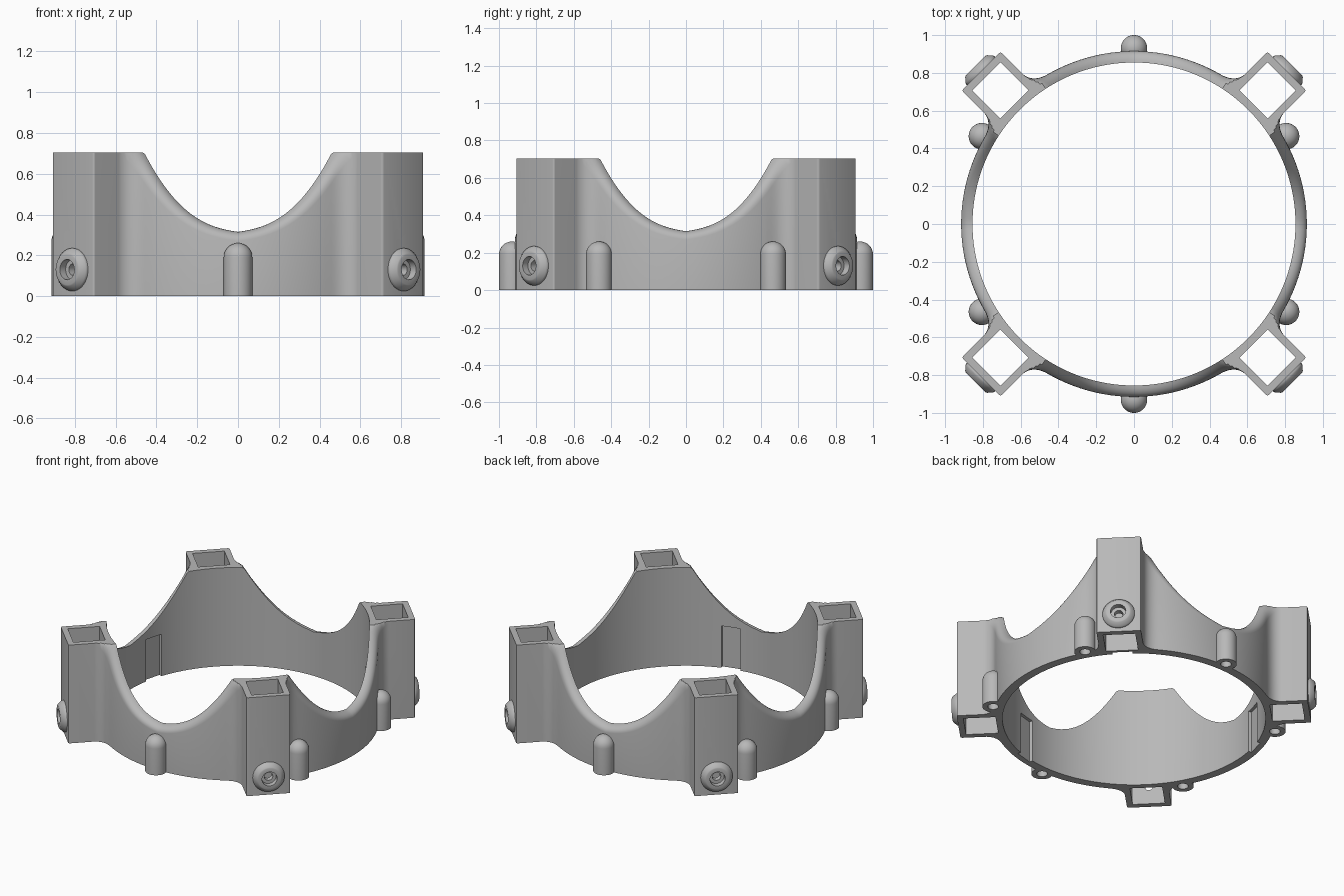
import bpy, bmesh
from math import sin, cos, tan, pi, radians, degrees, atan2, hypot, sqrt
from mathutils import Matrix, Vector

default = bpy.data.objects.get("Cube")
if default:
    bpy.data.objects.remove(default, do_unlink=True)

grey = bpy.data.materials.new("plain grey")
grey.use_nodes = True
colour = (0.48, 0.48, 0.48, 1)
grey.diffuse_color = colour
grey.node_tree.nodes["Principled BSDF"].inputs["Base Color"].default_value = colour

R_IN, R_OUT, HEIGHT = 0.855, 0.915, 0.705
HALF, BORE = 0.145, 0.105          # socket half width, square hole half width
SCREW_Z = 0.13
DIAGONALS = [45, 135, 225, 315]
PILLARS = [30 + 60 * i for i in range(6)]


def finish(name, bm, matrix=Matrix()):
    bmesh.ops.remove_doubles(bm, verts=bm.verts, dist=1e-5)
    bmesh.ops.recalc_face_normals(bm, faces=bm.faces)
    mesh = bpy.data.meshes.new(name)
    bm.to_mesh(mesh)
    bm.free()
    mesh.transform(matrix)
    mesh.materials.append(grey)
    ob = bpy.data.objects.new(name, mesh)
    bpy.context.collection.objects.link(ob)
    return ob


def loft(name, sections, matrix=Matrix()):
    """Closed loop of closed cross-sections."""
    bm = bmesh.new()
    loops = [[bm.verts.new(p) for p in s] for s in sections]
    for a, b in zip(loops, loops[1:] + loops[:1]):
        for i in range(len(a)):
            j = (i + 1) % len(a)
            bm.faces.new((a[i], a[j], b[j], b[i]))
    return finish(name, bm, matrix)


def lathe(name, profile, matrix, n=40):
    """Profile of (radius, height) turned round z."""
    bm = bmesh.new()
    verts = [bm.verts.new((r, 0, z)) for r, z in profile]
    edges = [bm.edges.new(p) for p in zip(verts, verts[1:])]
    bmesh.ops.spin(bm, geom=verts + edges, cent=(0, 0, 0), axis=(0, 0, 1),
                   angle=2 * pi, steps=n, use_duplicate=False)
    return finish(name, bm, matrix)


def prism(name, outline, z0, z1, matrix):
    bm = bmesh.new()
    face = bm.faces.new([bm.verts.new((x, y, z0)) for x, y in outline])
    new = bmesh.ops.extrude_face_region(bm, geom=[face])["geom"]
    bmesh.ops.translate(bm, vec=(0, 0, z1 - z0),
                        verts=[v for v in new if isinstance(v, bmesh.types.BMVert)])
    return finish(name, bm, matrix)


def rod(name, radius, length, matrix):
    bm = bmesh.new()
    bmesh.ops.create_cone(bm, cap_ends=True, segments=32, radius1=radius,
                          radius2=radius, depth=length)
    return finish(name, bm, matrix)


def turn(deg):
    return Matrix.Rotation(radians(deg), 4, "Z")


def rect(u0, u1, v):
    return [(u0, -v), (u1, -v), (u1, v), (u0, v)]


def combine(target, tool, operation):
    mod = target.modifiers.new("cut", "BOOLEAN")
    mod.operation, mod.solver, mod.object = operation, "EXACT", tool
    bpy.context.view_layer.objects.active = target
    bpy.ops.object.modifier_apply(modifier=mod.name)
    bpy.data.objects.remove(tool, do_unlink=True)


# Outline of one eighth of the ring: plain arc, then a flare into the socket
eighth = [(2.0 * i, R_OUT) for i in range(15)]
start = R_OUT * Vector((cos(radians(15)), sin(radians(15))))
end = Vector((0.99, HALF - 0.001))
ctrl = Vector((start.x + (start.y - end.y) * tan(radians(15)), end.y))
for i in range(11):
    s = i / 10
    p = (1 - s) ** 2 * start + 2 * s * (1 - s) * ctrl + s * s * end
    eighth.append((45 - degrees(atan2(p.y, p.x)), hypot(p.x, p.y)))
eighth += [(39, 1.0), (42, 1.0), (45, 1.0)]
quarter = [(-a, r) for a, r in eighth[:0:-1]] + eighth[:-1]


def wall_section(direction, a, r_out):
    """Wall slice whose scooped top rounds over towards the outside."""
    x = R_IN * sin(radians(abs(a)))
    top = 0.315 + 0.15 * x + 2.41 * x ** 2.6
    slope = 0.15 + 6.27 * x ** 1.6
    points = [(R_IN, 0)]
    for i in range(7):
        t = sin(i / 6 * pi / 2)
        drop = 0.045 * (1 - sqrt(max(0, 1 - t * t))) * sqrt(1 + slope * slope)
        points.append((R_IN + t * (r_out - R_IN), min(HEIGHT, top - drop)))
    points.append((r_out, 0))
    c, s = cos(radians(direction + a)), sin(radians(direction + a))
    return [(r * c, r * s, z) for r, z in points]


frame = loft("ring_frame", [wall_section(90 * q, a, r)
                            for q in range(4) for a, r in quarter])

# Square post sockets with softened outer corners
round_r = 0.012
socket = [(0.88, -HALF)]
for sign, first in ((-1, -90), (1, 0)):
    for k in range(4):
        t = radians(first + 30 * k)
        socket.append((1 + HALF - round_r + round_r * cos(t),
                       sign * (HALF - round_r) + round_r * sin(t)))
socket.append((0.88, HALF))
for d in DIAGONALS:
    combine(frame, prism("socket", socket, 0, HEIGHT, turn(d)), "UNION")
for d in DIAGONALS:
    combine(frame, prism("bore", rect(1 - BORE, 1 + BORE, BORE), -0.1, 1, turn(d)),
            "DIFFERENCE")

# Screw holes, pillar holes and the three shallow inner slots
face_out = Matrix.Rotation(pi / 2, 4, "Y")
for d in DIAGONALS:
    m = turn(d) @ Matrix.Translation((1 + HALF, 0, SCREW_Z)) @ face_out
    combine(frame, rod("screw_hole", 0.028, 0.15, m), "DIFFERENCE")
for d in PILLARS:
    m = turn(d) @ Matrix.Translation((0.93, 0, 0.05))
    combine(frame, rod("pillar_hole", 0.035, 0.2, m), "DIFFERENCE")
for d in (45, 165, 285):
    combine(frame, prism("slot", rect(0.8, 0.875, 0.066), -0.1, 0.3, turn(d)),
            "DIFFERENCE")
parts = [frame]

# Raised screw collars on the outer socket faces
collar = [(0.05, -0.002), (0.05, 0.04), (0.075, 0.04), (0.082, 0.037),
          (0.102, 0.014), (0.105, 0.008), (0.105, -0.002), (0.05, -0.002)]
for i, d in enumerate(DIAGONALS):
    m = turn(d) @ Matrix.Translation((1 + HALF, 0, SCREW_Z)) @ face_out
    parts.append(lathe(f"screw_collar_{i + 1}", collar, m))

# Domed pillars round the outside, hollow from below
pillar = [(0, 0.15), (0.035, 0.15), (0.035, 0), (0.07, 0)]
pillar += [(0.07 * cos(k * pi / 16), 0.19 + 0.07 * sin(k * pi / 16)) for k in range(9)]
for i, d in enumerate(PILLARS):
    m = turn(d) @ Matrix.Translation((0.93, 0, 0))
    parts.append(lathe(f"domed_pillar_{i + 1}", pillar, m))

bpy.ops.object.select_all(action="DESELECT")
for ob in parts:
    ob.select_set(True)
bpy.context.view_layer.objects.active = frame
bpy.ops.object.shade_smooth_by_angle(angle=radians(30))
